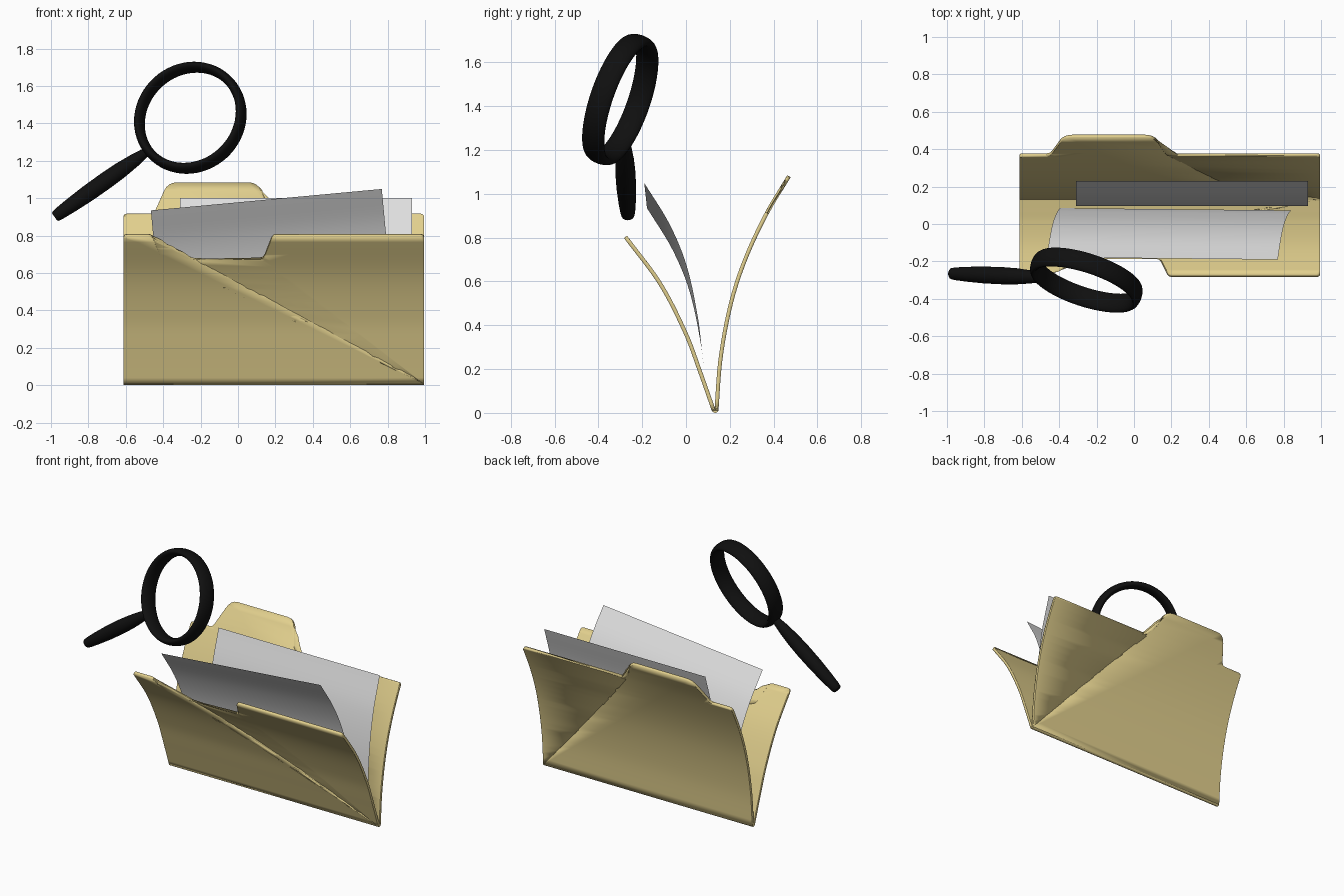
import bpy, bmesh, math
from mathutils import Vector, Matrix

if "Cube" in bpy.data.objects:
    bpy.data.objects.remove(bpy.data.objects["Cube"])


def material(name, rgb):
    m = bpy.data.materials.new(name)
    m.diffuse_color = (*rgb, 1)
    m.use_nodes = True
    m.node_tree.nodes["Principled BSDF"].inputs["Base Color"].default_value = m.diffuse_color
    return m


MANILA = material("manila card", (0.76, 0.63, 0.27))
PAPER = material("white paper", (0.76, 0.76, 0.76))
BLACK = material("black plastic", (0.005, 0.005, 0.005))


def finish(bm, name, mat):
    me = bpy.data.meshes.new(name)
    bm.to_mesh(me)
    bm.free()
    ob = bpy.data.objects.new(name, me)
    bpy.context.collection.objects.link(ob)
    me.materials.append(mat)
    smooth(ob)
    return ob


def smooth(ob):
    bpy.ops.object.select_all(action='DESELECT')
    bpy.context.view_layer.objects.active = ob
    ob.select_set(True)
    bpy.ops.object.shade_smooth_by_angle(angle=math.radians(35))


def curve(pts):
    """Smooth function y(z) through (z, y) points."""
    n = len(pts)
    slope = []
    for i in range(n):
        a, b = pts[max(i - 1, 0)], pts[min(i + 1, n - 1)]
        slope.append((b[1] - a[1]) / (b[0] - a[0]))

    def f(z):
        i = 0
        while i < n - 2 and z > pts[i + 1][0]:
            i += 1
        (z0, y0), (z1, y1) = pts[i], pts[i + 1]
        h = z1 - z0
        t = (z - z0) / h
        return ((2*t**3 - 3*t*t + 1) * y0 + (t**3 - 2*t*t + t) * h * slope[i]
                + (3*t*t - 2*t**3) * y1 + (t**3 - t*t) * h * slope[i + 1])
    return f


def rounded(points):
    """Outline with rounded corners from (x, z, radius) points."""
    out = []
    for i, (x, z, r) in enumerate(points):
        p = Vector((x, z))
        if r == 0:
            out.append(p)
            continue
        a = Vector(points[i - 1][:2]) - p
        b = Vector(points[(i + 1) % len(points)][:2]) - p
        a, b = p + a.normalized() * r, p + b.normalized() * r
        for k in range(5):
            t = k / 4
            out.append(a * (1-t)**2 + p * 2*t*(1-t) + b * t*t)
    return out


def sheet(name, outline, profile, mat, thickness=0, place=None):
    """Flat outline in x-z, sliced in height, bent along the profile."""
    bm = bmesh.new()
    pts = rounded(outline)
    bm.faces.new([bm.verts.new((p.x, 0, p.y)) for p in pts])
    bmesh.ops.triangulate(bm, faces=bm.faces[:])
    lo, hi = min(p.y for p in pts), max(p.y for p in pts)
    for k in range(1, 24):
        bmesh.ops.bisect_plane(bm, geom=bm.verts[:] + bm.edges[:] + bm.faces[:],
                               plane_co=(0, 0, lo + (hi - lo) * k / 24), plane_no=(0, 0, 1))
    f = curve(profile)
    for v in bm.verts:
        v.co.y = f(v.co.z)
    if place:
        bm.transform(place)
    ob = finish(bm, name, mat)
    if thickness:
        s = ob.modifiers.new("thickness", 'SOLIDIFY')
        s.thickness = thickness
        s.offset = 0
    return ob


# folder
L, R = -0.613, 0.995
sheet("folder_front",
      [(L, 0.01, 0), (R, 0.01, 0), (R, 0.803, 0.02), (0.185, 0.803, 0.02), (0.135, 0.677, 0.02),
       (-0.41, 0.677, 0.02), (-0.46, 0.803, 0.02), (L, 0.803, 0.02)],
      [(0.01, 0.127), (0.2, 0.06), (0.36, 0.0), (0.59, -0.118), (0.803, -0.276)], MANILA, 0.018)
sheet("folder_back",
      [(L, 0.01, 0), (R, 0.01, 0), (R, 0.913, 0.02), (0.18, 0.913, 0.02), (0.105, 1.08, 0.05),
       (-0.375, 1.08, 0.05), (-0.45, 0.913, 0.02), (L, 0.913, 0.02)],
      [(0.01, 0.139), (0.25, 0.158), (0.5, 0.205), (0.7, 0.27), (0.91, 0.368), (1.08, 0.47)],
      MANILA, 0.018)

# rounded fold along the bottom
bpy.ops.mesh.primitive_cylinder_add(vertices=20, radius=0.014, depth=R - L,
                                    location=((L + R) / 2, 0.133, 0.014),
                                    rotation=(0, math.pi / 2, 0))
fold = bpy.context.object
fold.name = "folder_fold"
fold.data.materials.append(MANILA)
smooth(fold)

# papers
sheet("back_paper",
      [(-0.31, 0.195, 0), (0.93, 0.195, 0), (0.93, 1.0, 0), (-0.31, 1.0, 0)],
      [(0.195, 0.097), (0.52, 0.118), (0.77, 0.16), (1.0, 0.23)], PAPER)
tilt = Matrix.Translation((-0.395, 0, 0.17)) @ Matrix.Rotation(-math.radians(5.3), 4, 'Y')
tilt = tilt @ Matrix(((1, 0, 0, 0), (-0.01, 1, 0, 0), (0, 0, 1, 0), (0, 0, 0, 1)))
sheet("front_paper",
      [(0, 0, 0), (1.24, 0, 0), (1.24, 0.768, 0), (0, 0.768, 0)],
      [(0, 0.085), (0.15, 0.067), (0.39, 0.015), (0.58, -0.063), (0.768, -0.178)], PAPER, place=tilt)

# magnifier ring
bpy.ops.mesh.primitive_torus_add(major_segments=64, minor_segments=20,
                                 major_radius=0.285, minor_radius=0.025,
                                 location=(-0.255, -0.3, 1.43))
ring = bpy.context.object
ring.name = "magnifier_ring"
ring.rotation_euler = Vector((-0.33, -1, 0.35)).to_track_quat('Z', 'Y').to_euler()
ring.scale = (1, 1, 2.2)
ring.data.materials.append(BLACK)
smooth(ring)

# magnifier handle: turned profile from ring to tip
start, end = Vector((-0.475, -0.286, 1.258)), Vector((-0.98, -0.265, 0.9))
axis = end - start
turn = axis.to_track_quat('Z', 'Y')
bm = bmesh.new()
loops = []
for t, r in [(0, 0.02), (0.06, 0.027), (0.15, 0.035), (0.3, 0.043), (0.45, 0.046),
             (0.65, 0.045), (0.82, 0.04), (0.95, 0.034), (0.99, 0.03), (1.0, 0.024)]:
    loops.append([bm.verts.new(start + axis * t + turn @ Vector(
        (r * math.cos(a * math.tau / 24), r * math.sin(a * math.tau / 24), 0))) for a in range(24)])
for a, b in zip(loops, loops[1:]):
    for i in range(24):
        j = (i + 1) % 24
        bm.faces.new((a[i], a[j], b[j], b[i]))
bm.faces.new(loops[0][::-1])
bm.faces.new(loops[-1])
finish(bm, "magnifier_handle", BLACK)
